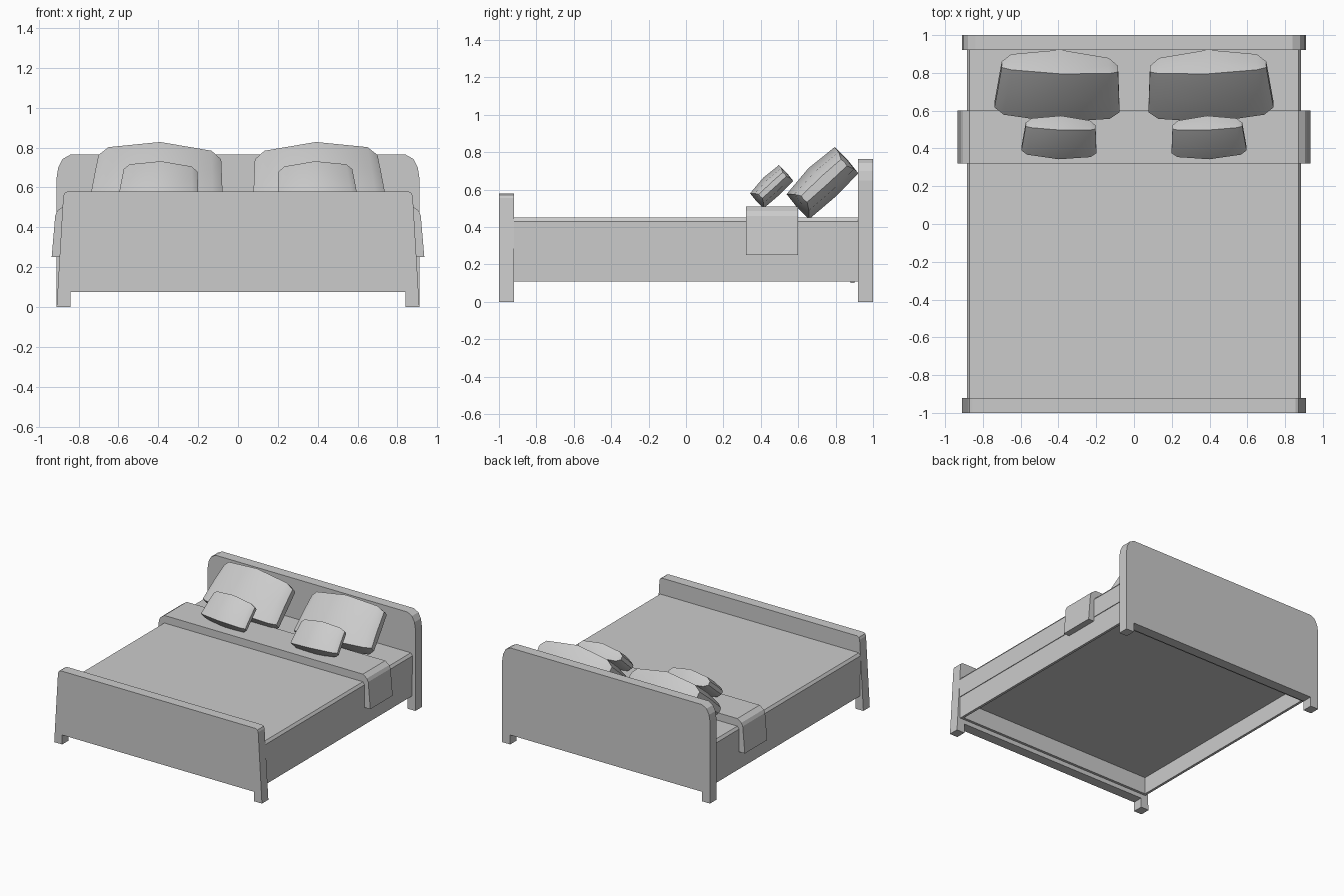
import bpy, bmesh, math
from mathutils import Matrix, Vector

if "Cube" in bpy.data.objects:
    bpy.data.objects.remove(bpy.data.objects["Cube"])

grey = bpy.data.materials.new("plain_grey")
grey.diffuse_color = (0.6, 0.6, 0.6, 1)
grey.use_nodes = True
grey.node_tree.nodes["Principled BSDF"].inputs["Base Color"].default_value = grey.diffuse_color


def finish(name, bm):
    bmesh.ops.recalc_face_normals(bm, faces=bm.faces)
    me = bpy.data.meshes.new(name)
    bm.to_mesh(me)
    bm.free()
    me.materials.append(grey)
    ob = bpy.data.objects.new(name, me)
    bpy.context.collection.objects.link(ob)
    return ob


def extrude_half_profile(name, half, y0, y1):
    """Mirror a right-hand (x, z) outline about x = 0 and extrude it along y."""
    pts = half + [(-x, z) for x, z in reversed(half)]
    bm = bmesh.new()
    face = bm.faces.new([bm.verts.new((x, y0, z)) for x, z in pts])
    r = bmesh.ops.extrude_face_region(bm, geom=[face])
    verts = [v for v in r["geom"] if isinstance(v, bmesh.types.BMVert)]
    bmesh.ops.translate(bm, verts=verts, vec=(0, y1 - y0, 0))
    return finish(name, bm)


def box(name, x0, x1, y0, y1, z0, z1):
    bm = bmesh.new()
    m = Matrix.Translation(((x0 + x1) / 2, (y0 + y1) / 2, (z0 + z1) / 2))
    bmesh.ops.create_cube(bm, size=1, matrix=m @ Matrix.Diagonal((x1 - x0, y1 - y0, z1 - z0, 1)))
    return finish(name, bm)


def pillow(name, side, centre, scale):
    """Boxy in the middle, pinched at both ends, leaning on the headboard."""
    bm = bmesh.new()
    rings = []
    # sections: outward offset, half thickness, half length
    for u, t, v in [(-.32, .025, .145), (-.27, .065, .165), (0, .1, .18),
                    (.27, .065, .165), (.32, .025, .145)]:
        section = [(-v, -t), (0, -t * 1.05), (v, -t * .95), (v * 1.03, 0),
                   (v, t * .95), (0, t * 1.05), (-v, t * .8), (-v * 1.03, 0)]
        rings.append([bm.verts.new((u * (1 - .25 * a), a, n)) for a, n in section])
    for r0, r1 in zip(rings, rings[1:]):
        for i in range(8):
            j = (i + 1) % 8
            bm.faces.new((r0[i], r0[j], r1[j], r1[i]))
    bm.faces.new(rings[0])
    bm.faces.new(rings[-1])
    m = (Matrix.Translation(Vector(centre)) @ Matrix.Diagonal((side, 1, 1, 1))
         @ Matrix.Rotation(math.radians(42), 4, 'X')
         @ Matrix.Rotation(math.radians(3), 4, 'Z') @ Matrix.Scale(scale, 4))
    bmesh.ops.transform(bm, matrix=m, verts=bm.verts)
    ob = finish(name, bm)
    bpy.ops.object.select_all(action='DESELECT')
    ob.select_set(True)
    bpy.context.view_layer.objects.active = ob
    bpy.ops.object.shade_smooth_by_angle(angle=math.radians(45))


# End boards with notched feet
extrude_half_profile("headboard", [(.84, .075), (.84, 0), (.91, 0), (.91, .65), (.902, .70),
                                   (.88, .743), (.84, .765)], .92, 1)
extrude_half_profile("footboard", [(.84, .075), (.84, 0), (.91, 0), (.877, .555),
                                   (.87, .572), (.855, .58)], -1, -.92)

# Rails around the open underside
for s, label in ((-1, "left"), (1, "right")):
    xs = sorted((s * .86, s * .88))
    box(label + "_rail", xs[0], xs[1], -.92, .92, .11, .29)
box("head_rail", -.86, .86, .88, .90, .10, .29)
box("foot_rail", -.86, .86, -.92, -.90, .11, .29)

# Mattress with a bevelled top edge
extrude_half_profile("mattress", [(.86, .245), (.86, .285), (.885, .285), (.885, .43),
                                  (.87, .45)], -.92, .92)

# Folded throw draped over the mattress
extrude_half_profile("throw", [(.87, .445), (.885, .43), (.885, .25), (.935, .25),
                               (.917, .46), (.905, .485), (.87, .51)], .32, .60)

# Pillows
for s, label in ((-1, "left"), (1, "right")):
    pillow(label + "_large_pillow", s, (s * .40, .725, .637), 1)
    pillow(label + "_small_pillow", s, (s * .393, .455, .617), .6)
